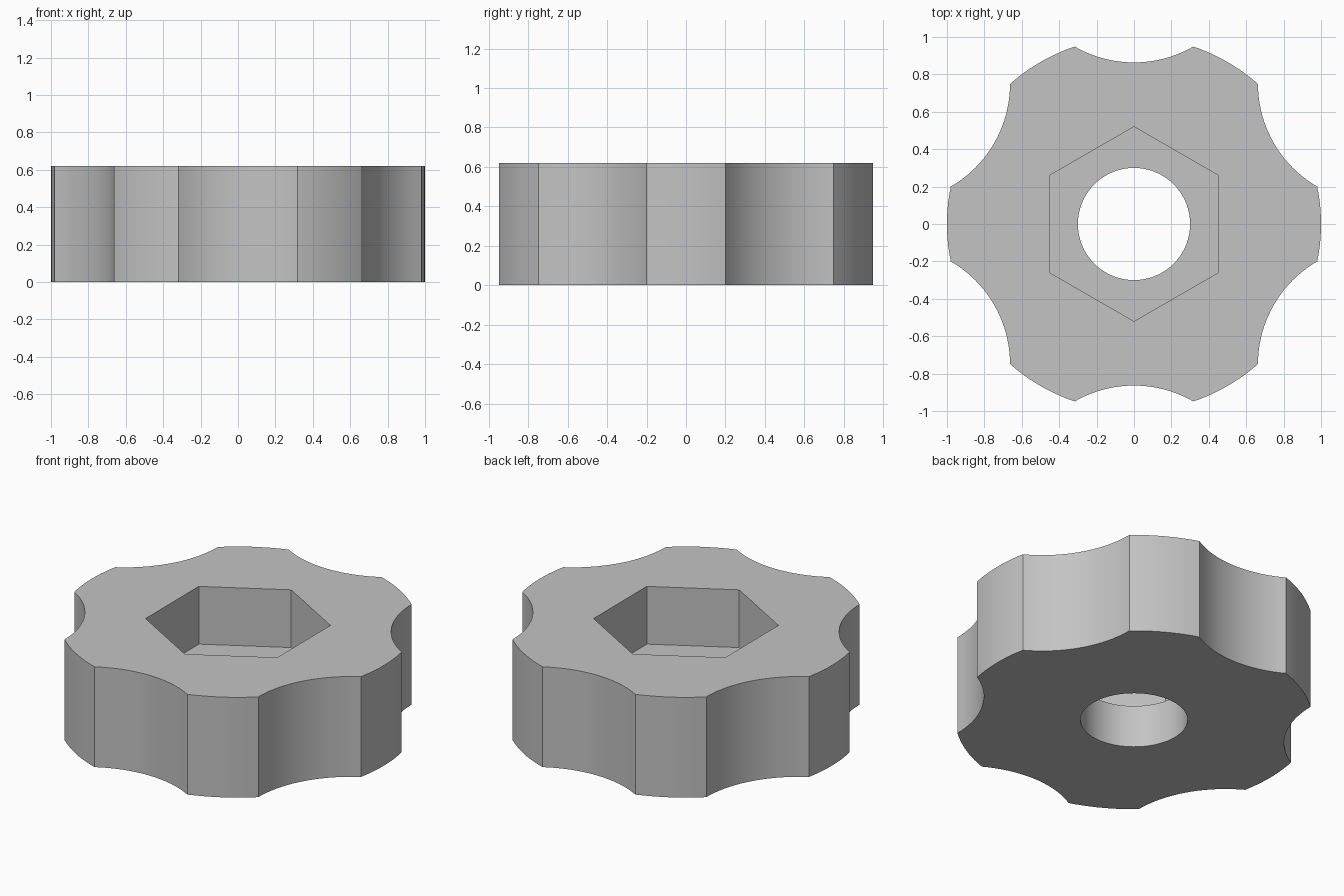
import bpy, bmesh
from math import sin, cos, pi, radians, asin

cube = bpy.data.objects.get("Cube")
if cube:
    bpy.data.objects.remove(cube)

HEIGHT, FLOOR = 0.62, 0.263
HOLE_R, HEX_R = 0.30, 0.52
SCALLOP_R, HALF_CHORD = 0.636, 0.317
ARC_STEPS, LOBE_STEPS = 20, 10


def ring(radius, count, start=0.0):
    return [(radius * cos(start + 2 * pi * i / count),
             radius * sin(start + 2 * pi * i / count)) for i in range(count)]


def knob_outline():
    """Six rounded lobes separated by concave finger scallops."""
    half = asin(HALF_CHORD)                 # half angle of a scallop
    sweep = asin(HALF_CHORD / SCALLOP_R)    # half sweep of its arc
    centre = cos(half) + SCALLOP_R * cos(sweep)
    lobe = radians(30) - half
    points = []
    for k in range(6):
        mid = k * pi / 3
        for i in range(LOBE_STEPS):
            a = mid - lobe + 2 * lobe * i / LOBE_STEPS
            points.append((cos(a), sin(a)))
        turn = mid + pi / 6
        for i in range(ARC_STEPS):
            a = -sweep + 2 * sweep * i / ARC_STEPS
            u, v = centre - SCALLOP_R * cos(a), SCALLOP_R * sin(a)
            points.append((u * cos(turn) - v * sin(turn),
                           u * sin(turn) + v * cos(turn)))
    return points


bm = bmesh.new()


def loop(points, z):
    verts = [bm.verts.new((x, y, z)) for x, y in points]
    edges = [bm.edges.new((verts[i - 1], verts[i])) for i in range(len(verts))]
    return verts, edges


def wall(lower, upper):
    a, b = lower[0], upper[0]
    for i in range(len(a)):
        bm.faces.new((a[i - 1], a[i], b[i], b[i - 1]))


def cap(outer, inner):
    bmesh.ops.triangle_fill(bm, use_beauty=True, edges=outer[1] + inner[1])


# Profile loops: outside, hexagonal nut pocket, through hole
outline, hexagon, circle = knob_outline(), ring(HEX_R, 6, pi / 6), ring(HOLE_R, 64)
base, top = loop(outline, 0), loop(outline, HEIGHT)
pocket_floor, pocket_rim = loop(hexagon, FLOOR), loop(hexagon, HEIGHT)
hole_base, hole_rim = loop(circle, 0), loop(circle, FLOOR)

# Flat faces, then side walls
cap(base, hole_base)
cap(top, pocket_rim)
cap(pocket_floor, hole_rim)
wall(base, top)
wall(pocket_floor, pocket_rim)
wall(hole_base, hole_rim)
bmesh.ops.recalc_face_normals(bm, faces=bm.faces)

mesh = bpy.data.meshes.new("knob_body")
bm.to_mesh(mesh)
bm.free()
knob = bpy.data.objects.new("knob_body", mesh)
bpy.context.collection.objects.link(knob)

# Plain grey finish
grey = bpy.data.materials.new("light grey")
grey.use_nodes = True
colour = (0.55, 0.55, 0.55, 1)
grey.diffuse_color = colour
grey.node_tree.nodes["Principled BSDF"].inputs["Base Color"].default_value = colour
mesh.materials.append(grey)

# Smooth curved walls, crisp corners
bpy.ops.object.select_all(action='DESELECT')
knob.select_set(True)
bpy.context.view_layer.objects.active = knob
bpy.ops.object.shade_smooth_by_angle(angle=radians(25))
